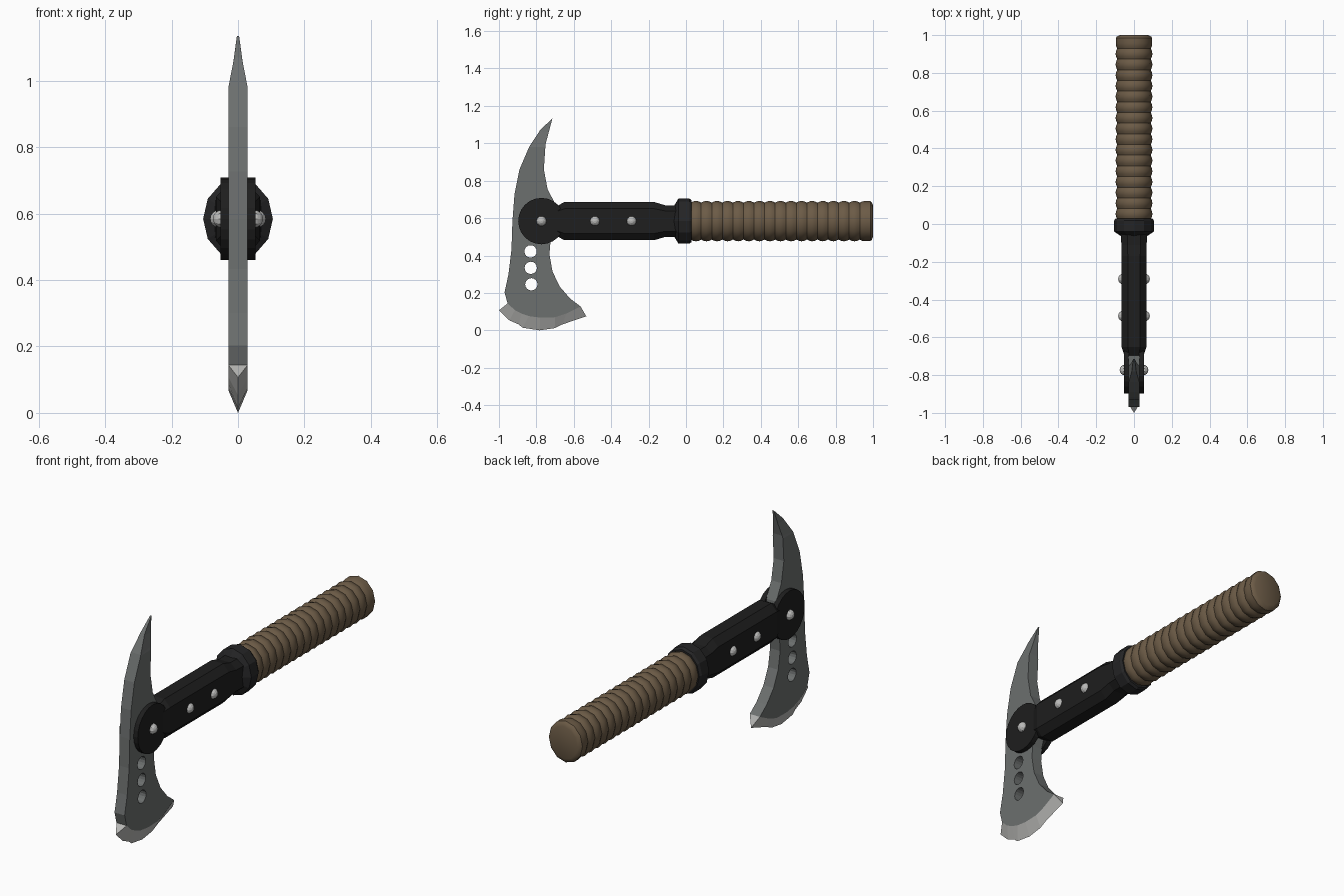
import bpy, bmesh, math
from mathutils import Matrix, Vector

cube = bpy.data.objects.get("Cube")
if cube:
    bpy.data.objects.remove(cube)

AXIS_Z = 0.584   # height of the handle's centre line


def material(name, rgb):
    m = bpy.data.materials.new(name)
    m.use_nodes = True
    m.diffuse_color = (*rgb, 1)
    bsdf = next(n for n in m.node_tree.nodes if n.type == 'BSDF_PRINCIPLED')
    bsdf.inputs["Base Color"].default_value = (*rgb, 1)
    return m


steel = material("grey steel", (0.15, 0.16, 0.158))
bright = material("bright ground steel", (0.48, 0.48, 0.465))
black = material("black polymer", (0.013, 0.013, 0.013))
collar_black = material("collar black", (0.018, 0.018, 0.019))
brown = material("brown grip", (0.15, 0.105, 0.062))
chrome = material("screw silver", (0.5, 0.5, 0.49))


def add(name, bm, mat, smooth_angle=None):
    bmesh.ops.recalc_face_normals(bm, faces=bm.faces)
    for f in bm.faces:
        f.smooth = smooth_angle is not None
    me = bpy.data.meshes.new(name)
    bm.to_mesh(me)
    bm.free()
    if smooth_angle is not None:
        me.set_sharp_from_angle(angle=math.radians(smooth_angle))
    me.materials.append(mat)
    ob = bpy.data.objects.new(name, me)
    bpy.context.scene.collection.objects.link(ob)
    return ob


def circle(n):
    return [(math.cos(2 * math.pi * i / n), math.sin(2 * math.pi * i / n)) for i in range(n)]


def loft(name, section, stations, mat, smooth_angle=None):
    """Sweep a unit section along y; each station is (y, half width, half height)."""
    bm = bmesh.new()
    rings = [[bm.verts.new((u * hx, y, AXIS_Z + v * hz)) for u, v in section]
             for y, hx, hz in stations]
    n = len(section)
    for a, b in zip(rings, rings[1:]):
        for i in range(n):
            j = (i + 1) % n
            bm.faces.new((a[i], a[j], b[j], b[i]))
    bm.faces.new(rings[0])
    bm.faces.new(rings[-1])
    return add(name, bm, mat, smooth_angle)


# Axe head: outline in (y, z), with three round holes
bottom = [(-.954, .144), (-.915, .108), (-.88, .09), (-.84, .076),
          (-.78, .068), (-.70, .07), (-.64, .09), (-.564, .128)]
back = [(-.62, .17), (-.676, .235), (-.714, .315), (-.73, .406), (-.725, .47),
        (-.69, .58), (-.698, .674), (-.74, .754), (-.76, .861), (-.751, .995)]
front = [(-.714, 1.134), (-.78, 1.07), (-.837, .984), (-.89, .861), (-.917, .727),
         (-.928, .583), (-.933, .433), (-.949, .30), (-.97, .203)]
holes = [(-.831, .422), (-.830, .334), (-.827, .246)]
HALF = 0.029

curve = bpy.data.curves.new("head_outline", 'CURVE')
curve.dimensions = '2D'
curve.fill_mode = 'BOTH'
curve.extrude = HALF
loops = [bottom + back + front]
loops += [[(y + .033 * c, z + .033 * s) for c, s in circle(16)] for y, z in holes]
for pts in loops:
    sp = curve.splines.new('POLY')
    sp.points.add(len(pts) - 1)
    for p, (a, b) in zip(sp.points, pts):
        p.co = (a, b, 0, 1)
    sp.use_cyclic_u = True
helper = bpy.data.objects.new("head_outline", curve)
bpy.context.scene.collection.objects.link(helper)
bpy.context.view_layer.update()
flat = bpy.data.meshes.new_from_object(helper.evaluated_get(bpy.context.evaluated_depsgraph_get()))
bpy.data.objects.remove(helper)

bm = bmesh.new()
bm.from_mesh(flat)
bpy.data.meshes.remove(flat)
bmesh.ops.remove_doubles(bm, verts=bm.verts, dist=1e-4)
for v in bm.verts:
    v.co = Vector((v.co.z, v.co.x, v.co.y))
# Thin the spike towards its tip
for z in (.98, 1.06):
    bmesh.ops.bisect_plane(bm, geom=bm.verts[:] + bm.edges[:] + bm.faces[:],
                           plane_co=(0, 0, z), plane_no=(0, 0, 1), dist=1e-5)
for v in bm.verts:
    t = max(0, (v.co.z - .98) / .154)
    v.co.x *= max(.12, 1 - 1.2 * t + .32 * t * t)
add("axe_head", bm, steel)

# Ground cutting edge: wedge from the head down to a scalloped line
tips = [(-1, .107), (-.944, .053), (-.895, .032), (-.874, .014),
        (-.783, 0), (-.70, .012), (-.66, .032), (-.533, .075)]
bm = bmesh.new()
rows = [[bm.verts.new((x, y, z)) for y, z in pts]
        for x, pts in ((-HALF, bottom), (0, tips), (HALF, bottom))]
for a, b in zip(rows, rows[1:] + rows[:1]):
    for i in range(len(tips) - 1):
        bm.faces.new((a[i], a[i + 1], b[i + 1], b[i]))
for k in (0, -1):
    bm.faces.new([r[k] for r in rows])
add("cutting_edge", bm, bright)

# Handle shaft: chamfered box section
octagon = [(1, -.65), (1, .65), (.5, 1), (-.5, 1), (-1, .65), (-1, -.65), (-.5, -1), (.5, -1)]
loft("handle_shaft", octagon,
     [(-.71, .046, .07), (-.65, .066, .102), (-.17, .066, .102),
      (-.11, .067, .084), (-.04, .07, .084)], black)

# Collar between shaft and grip
loft("collar", circle(12),
     [(-.065, .068, .08), (-.04, .105, .121), (.018, .105, .121), (.03, .097, .112)],
     collar_black)

# Ribbed grip with a rounded end
RIBS, STEPS, START, PITCH = 17, 4, .025, .0565
stations = []
for i in range(RIBS * STEPS + 1):
    r = .089 + .0085 * math.sin(math.pi * (i % STEPS) / STEPS)
    if i > RIBS * STEPS - 3:
        r = .0965
    stations.append((START + PITCH * i / STEPS, r, r * 1.11))
stations += [(.993, .09, .10), (1.0, .076, .084)]
loft("grip", circle(12), stations, brown, 40)

# Pivot discs and screws on both sides
for side, s in (("left", 1), ("right", -1)):
    bm = bmesh.new()
    turn = Matrix.Translation((s * .040, -.773, AXIS_Z)) @ Matrix.Rotation(math.pi / 2, 4, 'Y')
    bmesh.ops.create_cone(bm, cap_ends=True, segments=24, radius1=.124, radius2=.124,
                          depth=.026, matrix=turn)
    add("pivot_disc_" + side, bm, black)
    for k, (y, x) in enumerate(((-.773, .048), (-.487, .056), (-.291, .056))):
        bm = bmesh.new()
        place = Matrix.Translation((s * x, y, AXIS_Z)) @ Matrix.Rotation(math.pi / 2, 4, 'Y')
        bmesh.ops.create_uvsphere(bm, u_segments=10, v_segments=8, radius=.028, matrix=place)
        add(f"screw_{side}_{k + 1}", bm, chrome)
